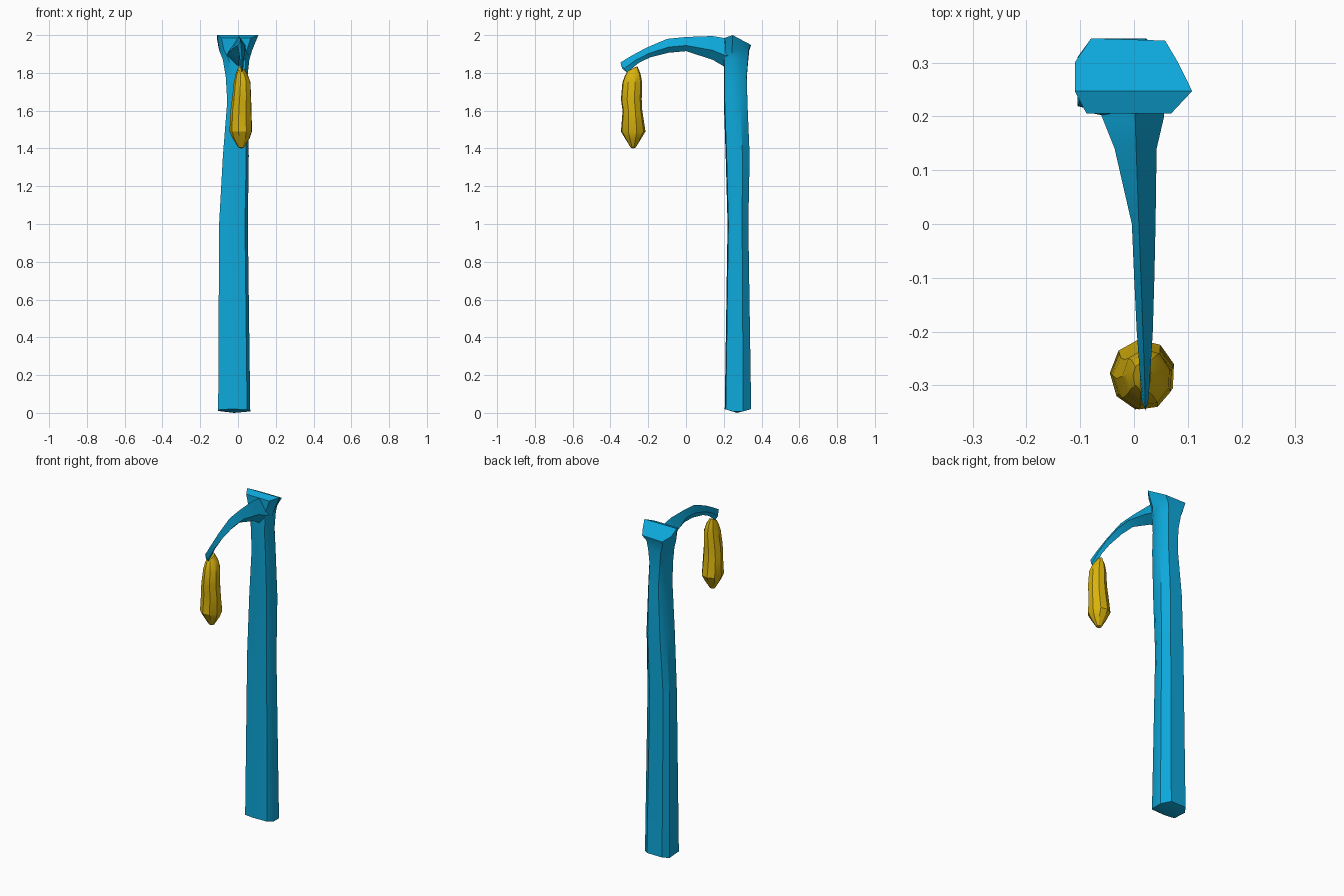
import bpy
import bmesh
import math

cube = bpy.data.objects.get("Cube")
if cube:
    bpy.data.objects.remove(cube, do_unlink=True)


def make_material(name, rgb):
    mat = bpy.data.materials.new(name)
    mat.use_nodes = True
    mat.diffuse_color = (*rgb, 1)
    mat.node_tree.nodes["Principled BSDF"].inputs["Base Color"].default_value = (*rgb, 1)
    return mat


blue = make_material("bright blue", (0.004, 0.39, 0.70))
gold = make_material("gold", (0.69, 0.45, 0.004))


def loft(name, rings, start, end, mat, angle):
    """Skin matching rings of points and close both ends with a fan."""
    bm = bmesh.new()
    loops = [[bm.verts.new(p) for p in ring] for ring in rings]
    count = len(loops[0])
    for low, high in zip(loops, loops[1:]):
        for i in range(count):
            j = (i + 1) % count
            bm.faces.new((low[i], low[j], high[j], high[i]))
    for ring, point in ((loops[0], start), (loops[-1], end)):
        tip = bm.verts.new(point)
        for i in range(count):
            bm.faces.new((ring[i], ring[(i + 1) % count], tip))
    bmesh.ops.recalc_face_normals(bm, faces=bm.faces)
    mesh = bpy.data.meshes.new(name)
    bm.to_mesh(mesh)
    bm.free()
    mesh.materials.append(mat)
    obj = bpy.data.objects.new(name, mesh)
    bpy.context.collection.objects.link(obj)
    bpy.ops.object.select_all(action='DESELECT')
    obj.select_set(True)
    bpy.context.view_layer.objects.active = obj
    bpy.ops.object.shade_smooth_by_angle(angle=math.radians(angle))
    return obj


# Post: rounded trunk outline that blends into the flared cap outline
trunk = [(0, .1), (.35, 0), (.9, .04), (1, .3), (1, .7), (.75, 1), (.15, 1), (0, .75)]
cap = [(0, .3), (.1, 0), (.82, 0), (1, .3), (.88, .68), (.77, .97), (.14, 1), (0, .68)]


def post_ring(x0, x1, y0, y1, z, blend):
    ring = []
    for a, b in zip(trunk, cap):
        u, v = (p + (q - p) * blend for p, q in zip(a, b))
        height = z
        if z == 0:
            height = .02 * abs(2 * v - 1)          # slightly bowed foot
        elif z == 2:
            height -= .05 * (.3 - v) if v < .3 else .075 * (v - .3)   # sloped roof
        ring.append((x0 + (x1 - x0) * u, y0 + (y1 - y0) * v, height))
    return ring


post_sections = [
    (-.105, .065, .205, .345, 0, 0),
    (-.10, .052, .22, .33, 1, 0),
    (-.08, .057, .21, .337, 1.36, 0),
    (-.057, .053, .2, .325, 1.65, 0),
    (-.065, .05, .2, .322, 1.78, .2),
    (-.08, .06, .2, .33, 1.87, .5),
    (-.10, .075, .205, .335, 1.92, .8),
    (-.11, .108, .205, .345, 2, 1),
]
loft("post", [post_ring(*s) for s in post_sections],
     (-.02, .27, 0), (0, .247, 2), blue, 35)

# Arm: ridged diamond section tapering forward to a pointed tip
# (y top, y bottom, z top, z bottom, x left, x right, x ridge)
arm_sections = [
    (.26, .26, 1.975, 1.82, -.06, .055, 0),
    (.2, .2, 1.985, 1.835, -.06, .056, .002),
    (.14, .14, 1.995, 1.87, -.036, .042, .004),
    (0, 0, 1.99, 1.915, -.004, .04, .009),
    (-.1, -.09, 1.98, 1.907, 0, .038, .013),
    (-.21, -.19, 1.933, 1.882, .005, .035, .017),
    (-.29, -.25, 1.89, 1.853, .01, .031, .02),
    (-.347, -.313, 1.855, 1.802, .014, .027, .021),
]


def arm_ring(yt, yb, zt, zb, x0, x1, xr):
    ym, zm = yt + (yb - yt) * .6, zt + (zb - zt) * .6
    return [(xr, yt, zt), (x1, ym, zm), (xr, yb, zb), (x0, ym, zm)]


loft("hanging_arm", [arm_ring(*s) for s in arm_sections],
     (0, .26, 1.9), (.021, -.338, 1.823), blue, 25)

# Hanging pod: nine-sided body with a wide low belly and pointed foot
# (z, x centre, x radius, y centre, y radius, tilt of the ring along y)
pod_sections = [
    (1.405, .017, .016, -.28, .014, 0),
    (1.455, .017, .047, -.28, .045, 0),
    (1.49, .016, .061, -.28, .066, 0),
    (1.6, .017, .057, -.284, .053, 0),
    (1.66, .02, .052, -.29, .056, 0),
    (1.75, .023, .045, -.285, .053, 0),
    (1.79, .02, .033, -.282, .042, .1),
    (1.822, .015, .017, -.283, .026, .5),
]


def pod_ring(z, cx, rx, cy, ry, tilt):
    ring = []
    for i in range(9):
        a = math.tau * i / 9 + .3
        dy = ry * math.sin(a)
        ring.append((cx + rx * math.cos(a), cy + dy, z + dy * tilt))
    return ring


loft("hanging_pod", [pod_ring(*s) for s in pod_sections],
     (.017, -.28, 1.4), (.015, -.28, 1.825), gold, 30)
